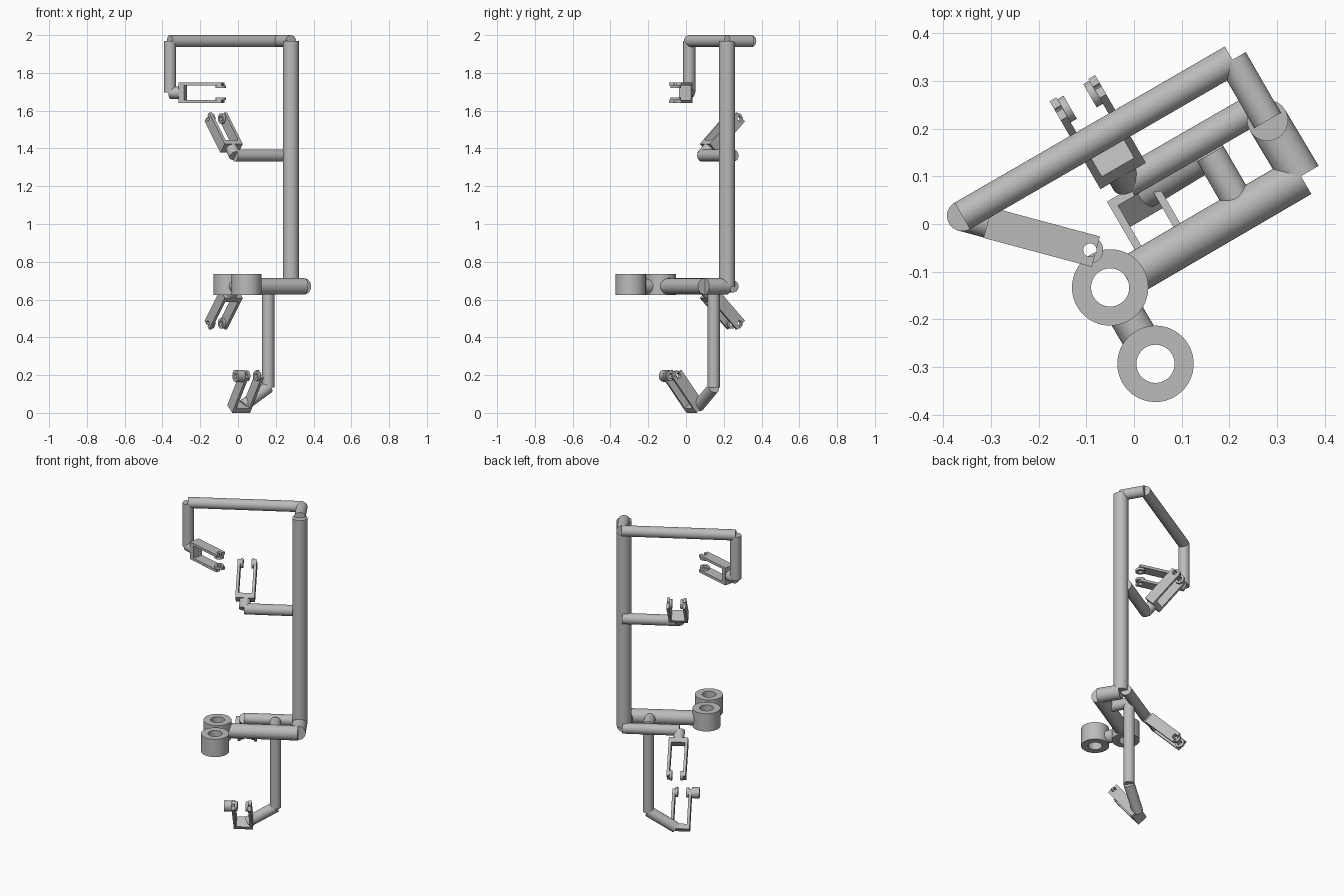
import bpy, bmesh, math
from mathutils import Matrix, Vector

cube = bpy.data.objects.get("Cube")
if cube:
    bpy.data.objects.remove(cube, do_unlink=True)

grey = bpy.data.materials.new("plain grey")
grey.use_nodes = True
grey.diffuse_color = (0.5, 0.5, 0.5, 1)
grey.node_tree.nodes["Principled BSDF"].inputs["Base Color"].default_value = (0.5, 0.5, 0.5, 1)

# Shared horizontal directions of the frame
A = math.radians(30)
U = Vector((math.cos(A), math.sin(A), 0))
V = Vector((-math.sin(A), math.cos(A), 0))
Z = Vector((0, 0, 1))
THIN, THICK = 0.032, 0.043


def finish(name, bm, matrix):
    bmesh.ops.recalc_face_normals(bm, faces=bm.faces)
    bm.transform(matrix)
    mesh = bpy.data.meshes.new(name)
    bm.to_mesh(mesh)
    bm.free()
    mesh.materials.append(grey)
    ob = bpy.data.objects.new(name, mesh)
    bpy.context.collection.objects.link(ob)
    bpy.ops.object.select_all(action="DESELECT")
    ob.select_set(True)
    bpy.context.view_layer.objects.active = ob
    bpy.ops.object.shade_smooth_by_angle(angle=math.radians(35))
    return ob


def rod(name, a, b, radius):
    a, b = Vector(a), Vector(b)
    d = b - a
    bm = bmesh.new()
    bmesh.ops.create_cone(bm, cap_ends=True, segments=40, radius1=radius, radius2=radius, depth=d.length)
    m = Matrix.Translation((a + b) / 2) @ d.to_track_quat("Z", "Y").to_matrix().to_4x4()
    finish(name, bm, m)


def box(name, size, centre, matrix):
    bm = bmesh.new()
    bmesh.ops.create_cube(bm, size=1)
    bm.transform(Matrix.Translation(centre) @ Matrix.Diagonal((*size, 1)))
    finish(name, bm, matrix)


def tube(name, outer, inner, z0, z1, matrix, n=40):
    bm = bmesh.new()
    loops = []
    for r, z in ((outer, z0), (outer, z1), (inner, z1), (inner, z0)):
        loops.append([bm.verts.new((r * math.cos(i * math.tau / n), r * math.sin(i * math.tau / n), z))
                      for i in range(n)])
    for k in range(4):
        p, q = loops[k], loops[(k + 1) % 4]
        for i in range(n):
            j = (i + 1) % n
            bm.faces.new((p[i], p[j], q[j], q[i]))
    finish(name, bm, matrix)


# Clamp: back block and two prongs, each with an open pin hole and a boss
LENGTH, HALF, SPREAD, WALL = 0.235, 0.033, 0.055, 0.016
PIN, HOLE = 0.222, 0.014


def prong(name, z0, z1, matrix):
    start = math.acos((LENGTH - PIN) / HOLE)
    sweep = math.tau - 2 * start
    notch = [(PIN + HOLE * math.cos(start + sweep * i / 24),
              -HOLE * math.sin(start + sweep * i / 24)) for i in range(25)]
    outline = [(0, -HALF), (LENGTH, -HALF), *notch, (LENGTH, HALF), (0, HALF)]
    bm = bmesh.new()
    face = bm.faces.new([bm.verts.new((x, y, z0)) for x, y in outline])
    new = bmesh.ops.extrude_face_region(bm, geom=[face])["geom"]
    bmesh.ops.translate(bm, vec=(0, 0, z1 - z0), verts=[g for g in new if isinstance(g, bmesh.types.BMVert)])
    finish(name, bm, matrix)


def clamp(name, base, along, spread):
    along, spread = along.normalized(), spread.normalized()
    m = Matrix((along, spread.cross(along), spread)).transposed().to_4x4()
    m.translation = base
    box(name + "_back", (0.03, 2 * HALF, 2 * SPREAD), (0.015, 0, 0), m)
    for side, label in ((1, "_a"), (-1, "_b")):
        prong(name + "_prong" + label, side * SPREAD, side * (SPREAD - WALL), m)
        tube(name + "_boss" + label, 0.028, HOLE, side * (SPREAD - WALL), side * (SPREAD - WALL - 0.015),
             m @ Matrix.Translation((PIN, 0, 0)))
    return m


# Main post
low = Vector((0.28, 0.217, 0.67))
high = Vector((0.28, 0.217, 1.968))
rod("main_post", low, high, THICK)

# Upper frame and its clamp
corner = high + V * 0.147
drop = Vector((-0.36, 0.017, 1.968))
hook = Vector((-0.36, 0.017, 1.695))
rod("top_short_bar", high, corner, THIN)
rod("top_long_bar", corner, drop, THIN)
rod("top_drop_bar", drop, hook, THIN)
aim = Vector((math.cos(A / 2), -math.sin(A / 2), 0))
rod("top_stub", hook, hook + aim * 0.06, THIN)
clamp("top_clamp", hook + aim * 0.055, aim, Z)

# Two matching arms with clamps tilted up and down
for label, z, tilt in (("middle", 1.362, 1), ("lower", 0.67, -1)):
    root = Vector((0.268, 0.25, z))
    end = Vector((-0.015, 0.087, z))
    aim = (V + Z * tilt).normalized()
    rod(label + "_arm", root, end, THIN)
    rod(label + "_stub", end, end + aim * 0.06, THIN)
    clamp(label + "_clamp", end + aim * 0.055, aim, U)

# Mounting bar with two vertical sockets
elbow = Vector((0.35, 0.1, 0.67))
ring_a = Vector((-0.05, -0.133, 0.67))
ring_b = Vector((0.045, -0.293, 0.67))
rod("mount_elbow_bar", low, elbow, THICK)
rod("mount_bar", elbow, ring_a + U * 0.062, THICK)
link = (ring_b - ring_a).normalized()
rod("socket_link", ring_a + link * 0.062, ring_b - link * 0.062, 0.038)
for label, c in (("inner", ring_a), ("outer", ring_b)):
    tube(label + "_socket", 0.08, 0.04, -0.046, 0.066, Matrix.Translation(c), 64)

# Hanging leg and bottom clamp
leg = Vector((0.16, 0.147, 0.67))
foot = Vector((0.16, 0.147, 0.135))
base = Vector((0.004, 0.052, 0.021))
rod("leg_bracket", leg - V * 0.136, leg, THIN)
rod("hanging_leg", leg, foot, THIN)
rod("foot_bar", foot, base + (foot - base).normalized() * 0.03, THIN)
tilt = math.radians(52)
m = clamp("bottom_clamp", base, -V * math.cos(tilt) + Z * math.sin(tilt), U)
tube("bottom_clamp_knob", 0.032, HOLE, -SPREAD - 0.045, -SPREAD, m @ Matrix.Translation((PIN, 0, 0)))
